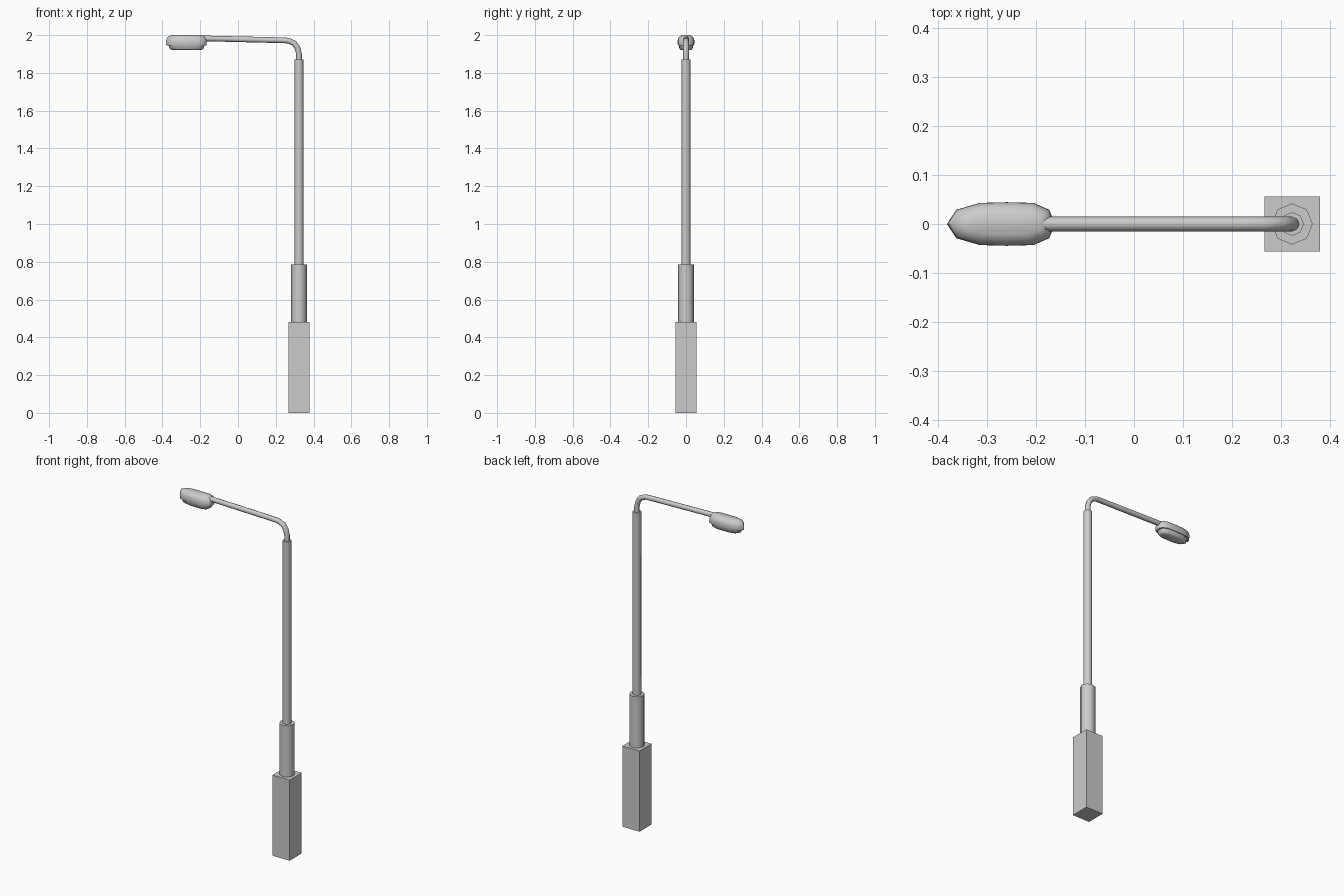
import bpy, bmesh, math

if "Cube" in bpy.data.objects:
    bpy.data.objects.remove(bpy.data.objects["Cube"])

POLE_X = 0.323


def smooth(obj, angle=50):
    bpy.ops.object.select_all(action='DESELECT')
    obj.select_set(True)
    bpy.context.view_layer.objects.active = obj
    bpy.ops.object.shade_smooth_by_angle(angle=math.radians(angle))


def prism(name, sides, radius, z0, z1, turn=0.0):
    bpy.ops.mesh.primitive_cylinder_add(vertices=sides, radius=radius, depth=z1 - z0,
                                        location=(POLE_X, 0, (z0 + z1) / 2), rotation=(0, 0, turn))
    obj = bpy.context.object
    obj.name = name
    smooth(obj)
    return obj


def stacked_shell(name, outline, centre_x, levels):
    """Loft a plan outline through (z, x scale, y scale) levels and cap both ends."""
    bm = bmesh.new()
    rings = [[bm.verts.new((centre_x + (x - centre_x) * sx, y * sy, z)) for x, y in outline]
             for z, sx, sy in levels]
    n = len(outline)
    for a, b in zip(rings, rings[1:]):
        for i in range(n):
            j = (i + 1) % n
            bm.faces.new((a[i], a[j], b[j], b[i]))
    bm.faces.new(rings[0][::-1])
    bm.faces.new(rings[-1])
    bmesh.ops.recalc_face_normals(bm, faces=bm.faces)
    mesh = bpy.data.meshes.new(name)
    bm.to_mesh(mesh)
    bm.free()
    obj = bpy.data.objects.new(name, mesh)
    bpy.context.collection.objects.link(obj)
    smooth(obj, 60)
    return obj


# Stepped post: square base, octagonal sleeve, slim pole
prism("base", 4, 0.0565 * math.sqrt(2), 0, 0.48, math.pi / 4)
prism("sleeve", 8, 0.042, 0.47, 0.785)
prism("pole", 8, 0.024, 0.775, 1.87)

# Bent arm
path = [(POLE_X, 1.86), (POLE_X, 1.90), (0.315, 1.932), (0.297, 1.957),
        (0.265, 1.971), (0.22, 1.973), (-0.20, 1.983)]
curve = bpy.data.curves.new("arm", 'CURVE')
curve.dimensions = '3D'
curve.bevel_depth = 0.015
curve.bevel_resolution = 2
curve.use_fill_caps = True
spline = curve.splines.new('POLY')
spline.points.add(len(path) - 1)
for p, (x, z) in zip(spline.points, path):
    p.co = (x, 0, z, 1)
arm = bpy.data.objects.new("arm", curve)
bpy.context.collection.objects.link(arm)
bpy.ops.object.select_all(action='DESELECT')
arm.select_set(True)
bpy.context.view_layer.objects.active = arm
bpy.ops.object.convert(target='MESH')
smooth(bpy.context.object)

# Lamp head plan: pointed nose, mirrored across y
half = [(-0.363, 0.029), (-0.315, 0.043), (-0.26, 0.0445), (-0.205, 0.043),
        (-0.173, 0.029), (-0.166, 0.012)]
outline = [(-0.382, 0)] + half + [(x, -y) for x, y in reversed(half)]
stacked_shell("lamp_housing", outline, -0.268,
              [(1.946, 0.98, 0.96), (1.954, 1.0, 1.0), (1.974, 0.985, 0.99),
               (1.990, 0.92, 0.83), (2.0, 0.76, 0.45)])
stacked_shell("lamp_lens", outline, -0.262,
              [(1.921, 0.72, 0.60), (1.928, 0.83, 0.78), (1.950, 0.89, 0.88)])
